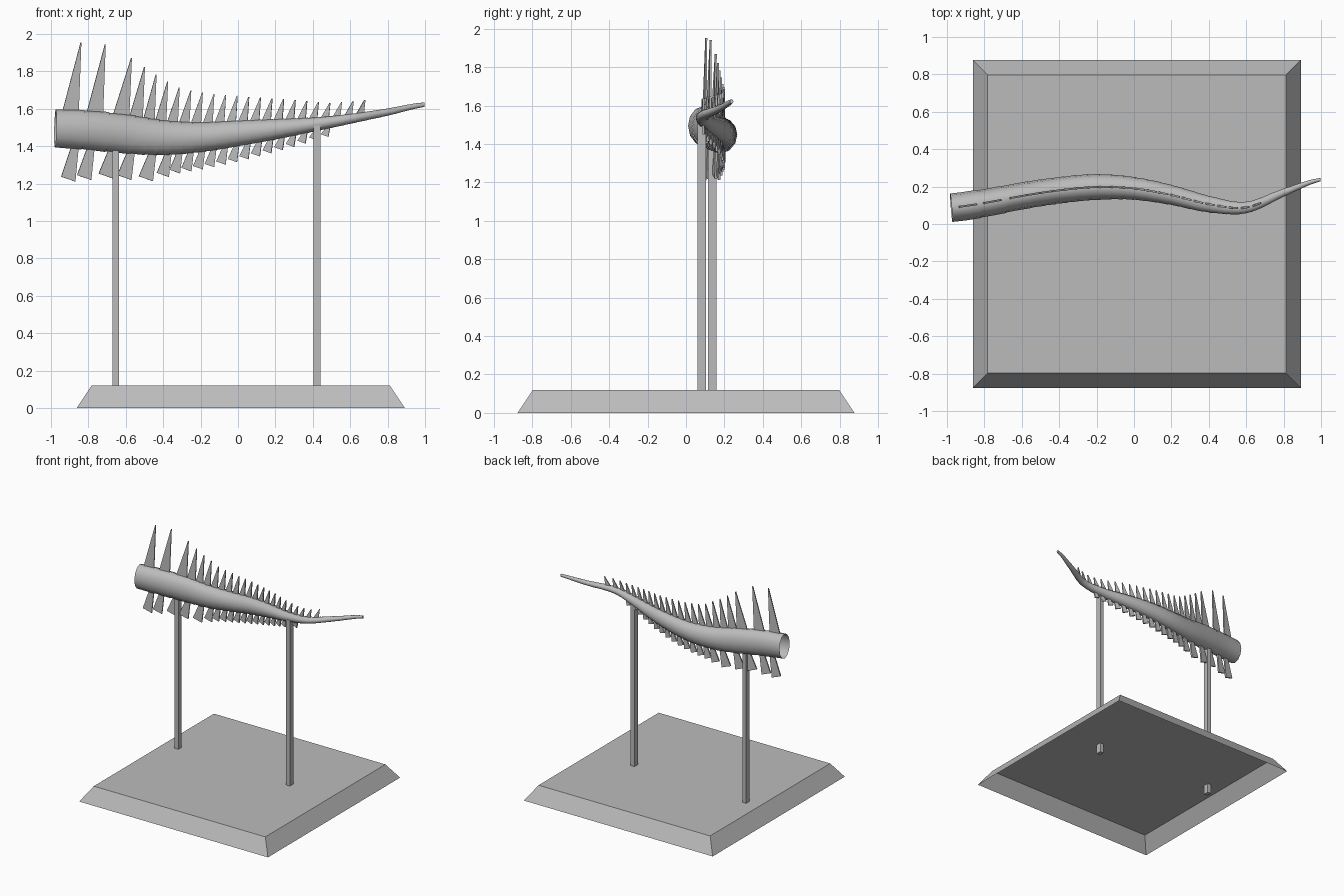
import bpy, bmesh, math
from mathutils import Vector

cube = bpy.data.objects.get("Cube")
if cube:
    bpy.data.objects.remove(cube, do_unlink=True)

grey = bpy.data.materials.new("stone_grey")
grey.use_nodes = True
COLOUR = (0.5, 0.5, 0.5, 1)
grey.diffuse_color = COLOUR
grey.node_tree.nodes["Principled BSDF"].inputs["Base Color"].default_value = COLOUR


def finish(bm, name, smooth=None):
    bmesh.ops.recalc_face_normals(bm, faces=bm.faces[:])
    mesh = bpy.data.meshes.new(name)
    bm.to_mesh(mesh)
    bm.free()
    mesh.materials.append(grey)
    ob = bpy.data.objects.new(name, mesh)
    bpy.context.collection.objects.link(ob)
    if smooth:
        bpy.ops.object.select_all(action='DESELECT')
        ob.select_set(True)
        bpy.context.view_layer.objects.active = ob
        bpy.ops.object.shade_smooth_by_angle(angle=math.radians(smooth))
    return ob


def lerp_table(table, x):
    """Straight-line interpolation in rows of (x, value)."""
    for (x0, v0), (x1, v1) in zip(table, table[1:]):
        if x <= x1:
            break
    f = min(1, max(0, (x - x0) / (x1 - x0)))
    return v0 + (v1 - v0) * f


def box(name, lo, hi):
    bm = bmesh.new()
    bmesh.ops.create_cube(bm, size=1)
    for v in bm.verts:
        v.co = [(a + b) / 2 + c * (b - a) for a, b, c in zip(lo, hi, v.co)]
    return finish(bm, name)


# Base: hollow tray-shaped plinth, open underneath
bm = bmesh.new()
bmesh.ops.create_cube(bm, size=2)
bmesh.ops.delete(bm, geom=[f for f in bm.faces if f.normal.z < -0.5], context='FACES_ONLY')
for v in bm.verts:
    top = v.co.z > 0
    half = 0.797 if top else 0.877
    v.co = (0.015 + v.co.x * half, v.co.y * half, 0.12 if top else 0)
finish(bm, "plinth")

# Posts reaching into the tail
box("left_end_post", (-0.67, 0.115, 0.04), (-0.635, 0.16, 1.45))
box("right_end_post", (0.405, 0.06, 0.04), (0.44, 0.105, 1.51))

# Tail shape sampled evenly along x: y centre, z centre, half width, half height
SHAPE = [
    (0.085, 1.495, 0.078, 0.103), (0.112, 1.485, 0.074, 0.105),
    (0.150, 1.465, 0.071, 0.104), (0.180, 1.445, 0.070, 0.093),
    (0.198, 1.448, 0.068, 0.080), (0.190, 1.468, 0.060, 0.068),
    (0.155, 1.490, 0.052, 0.054), (0.106, 1.515, 0.043, 0.038),
    (0.088, 1.546, 0.030, 0.026), (0.168, 1.582, 0.020, 0.019),
    (0.238, 1.622, 0.010, 0.013)]


def shape(x):
    """Smooth cubic interpolation of the tail table."""
    t = min(max((x + 1) * 5, 0), 9.9999)
    i = int(t)
    f = t - i
    p = [SHAPE[min(max(k, 0), 10)] for k in range(i - 1, i + 3)]
    return [0.5 * (2 * b + (c - a) * f + (2 * a - 5 * b + 4 * c - d) * f ** 2
                   + (3 * b - a - 3 * c + d) * f ** 3) for a, b, c, d in zip(*p)]


def frame(x):
    y, z, w, h = shape(x)
    a, b = shape(x - 0.04), shape(x + 0.04)
    tangent = Vector((0.08, b[0] - a[0], b[1] - a[1])).normalized()
    side = Vector((0, 0, 1)).cross(tangent).normalized()
    return Vector((x, y, z)), tangent, side, tangent.cross(side), w, h


SIDES = 12


def ring(bm, x, scale):
    c, _, side, up, w, h = frame(x)
    angles = [2 * math.pi * i / SIDES for i in range(SIDES)]
    return [bm.verts.new(c + side * w * scale * math.cos(a) + up * h * scale * math.sin(a))
            for a in angles]


# Tail: overlapping tapered vertebrae, the wide end left open
spine_x = [-0.84, -0.71, -0.57] + [-0.5 + 0.062 * i for i in range(20)]
joints = [-0.977] + spine_x + [0.75, 0.83, 0.91, 0.997]
bm = bmesh.new()
for x0, x1 in zip(joints, joints[1:]):
    last = x1 == joints[-1]
    overlap = 0 if last else 0.01
    steps = [(x0, 0.98), ((x0 + x1) / 2, 1.0), (x1 + overlap, 1.02 if not last else 0.9)]
    rings = [ring(bm, x, s) for x, s in steps]
    for a, b in zip(rings, rings[1:]):
        for i in range(SIDES):
            j = (i + 1) % SIDES
            bm.faces.new((a[i], a[j], b[j], b[i]))
    if last:
        bm.faces.new(rings[-1])
finish(bm, "tail_vertebrae", 50)


def blade(bm, outline, thickness):
    """Thin plate with the given (x, z) outline that follows the tail in plan."""
    mid = sum(p[0] for p in outline) / len(outline)
    _, _, side, _, _, _ = frame(mid)
    points = [Vector((x, shape(x)[0], z)) for x, z in outline]
    halves = [[bm.verts.new(p + side * s * thickness / 2) for p in points] for s in (-1, 1)]
    bm.faces.new(halves[0])
    bm.faces.new(halves[1][::-1])
    for i in range(len(points)):
        j = (i + 1) % len(points)
        bm.faces.new((halves[0][i], halves[0][j], halves[1][j], halves[1][i]))


def edge(x, sign):
    _, z, _, h = shape(x)
    return z + sign * h


# Upper spines: backward-leaning pointed blades
HEIGHT = [(-0.84, 0.36), (-0.71, 0.36), (-0.57, 0.305), (-0.43, 0.235), (-0.3, 0.175),
          (-0.13, 0.15), (0.1, 0.12), (0.3, 0.1), (0.5, 0.07), (0.68, 0.065)]
WIDTH = [(-0.84, 0.1), (-0.57, 0.1), (-0.45, 0.07), (0.68, 0.045)]
bm = bmesh.new()
for x in spine_x:
    w = lerp_table(WIDTH, x)
    front, back = x - w, x - 0.12 * w
    blade(bm, [(front, edge(front, 0.85)), (back, edge(back, 0.85)),
               (x + 0.002, edge(x, 1) + lerp_table(HEIGHT, x)),
               (x - 0.002, edge(x, 1) + lerp_table(HEIGHT, x))], 0.01)
finish(bm, "upper_spines")

# Lower spines: blades flaring towards their slanted ends
DROP = [(-0.87, 0.175), (-0.67, 0.14), (-0.455, 0.14), (-0.3, 0.1), (0, 0.085), (0.48, 0.045)]
FLARE = [(-0.87, 0.075), (-0.455, 0.075), (-0.3, 0.055), (0.48, 0.04)]
bm = bmesh.new()
for x in [-0.87, -0.785, -0.67, -0.57, -0.455, -0.37] + [-0.31 + 0.061 * i for i in range(14)]:
    w, low = lerp_table(FLARE, x), edge(x, -1) - lerp_table(DROP, x)
    blade(bm, [(x - w, low + 0.35 * w), (x, low),
               (x + 0.25 * w, edge(x, -0.8)), (x - 0.25 * w, edge(x, -0.8))], 0.012)
finish(bm, "lower_spines")
